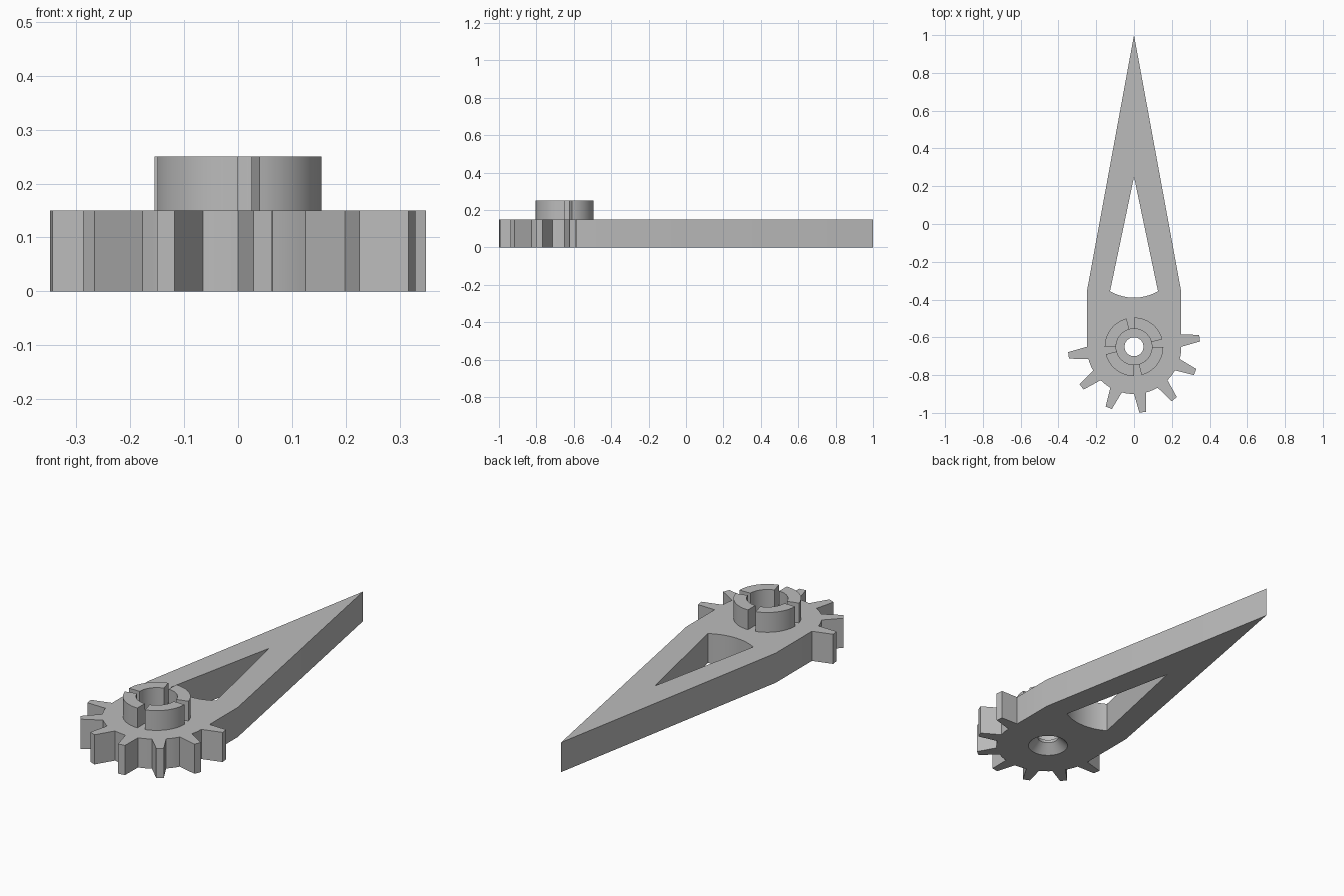
import bpy, bmesh
from math import sin, cos, radians, atan2, degrees

cube = bpy.data.objects.get("Cube")
if cube:
    bpy.data.objects.remove(cube, do_unlink=True)

HUB_Y, HUB_R, TOOTH_R = -0.65, 0.25, 0.35
THICK, TOP = 0.15, 0.25
BORE_R, COLLAR_R, HOLE_R = 0.095, 0.155, 0.05

grey = bpy.data.materials.new("plain grey")
grey.use_nodes = True
grey.diffuse_color = (0.5, 0.5, 0.5, 1)
grey.node_tree.nodes["Principled BSDF"].inputs["Base Color"].default_value = (0.5, 0.5, 0.5, 1)


def polar(r, deg, cy=HUB_Y):
    return (r * cos(radians(deg)), cy + r * sin(radians(deg)))


def arc(r, a, b, steps, cy=HUB_Y):
    return [polar(r, a + (b - a) * i / steps, cy) for i in range(steps + 1)]


def make_object(name, bm):
    bmesh.ops.recalc_face_normals(bm, faces=bm.faces[:])
    mesh = bpy.data.meshes.new(name)
    bm.to_mesh(mesh)
    bm.free()
    mesh.materials.append(grey)
    obj = bpy.data.objects.new(name, mesh)
    bpy.context.collection.objects.link(obj)
    return obj


def prisms(name, outlines, z0, z1):
    """Extrude each closed outline from z0 up to z1."""
    bm = bmesh.new()
    for pts in outlines:
        face = bm.faces.new([bm.verts.new((x, y, z0)) for x, y in pts])
        new = bmesh.ops.extrude_face_region(bm, geom=[face])["geom"]
        for v in new:
            if isinstance(v, bmesh.types.BMVert):
                v.co.z = z1
    return make_object(name, bm)


def select_only(obj):
    bpy.ops.object.select_all(action="DESELECT")
    obj.select_set(True)
    bpy.context.view_layer.objects.active = obj


def cut(obj, cutter):
    mod = obj.modifiers.new("cut", "BOOLEAN")
    mod.operation, mod.solver, mod.object = "DIFFERENCE", "EXACT", cutter
    select_only(obj)
    bpy.ops.object.modifier_apply(modifier=mod.name)
    bpy.data.objects.remove(cutter, do_unlink=True)


# Pointer plate: tapered arm, round hub and seven gear teeth
outline = [(0, 1), (-HUB_R, -0.36)]
tip_half = degrees(atan2(0.0175, TOOTH_R))
for i in range(7):
    a = 187.5 + 30 * i
    outline += [polar(HUB_R, a - 7.5), polar(TOOTH_R, a - tip_half),
                polar(TOOTH_R, a + tip_half)]
    if i < 6:
        outline += arc(HUB_R, a + 7.5, a + 22.5, 4)[:-1]
outline += [(HUB_R, -0.585), (HUB_R, -0.36)]
plate = prisms("pointer_plate", [outline], 0, THICK)

# Tapered window with a rounded lower edge
sweep = 30.5
window = [(0, 0.25)] + arc(HUB_R, 270 - sweep, 270 + sweep, 16, -0.14)
cut(plate, prisms("window_cutter", [window], -0.1, 0.3))

# Stepped bore: wide pocket above, small hole, countersink below
cut(plate, prisms("pocket_cutter", [arc(BORE_R, 0, 360, 64)[:-1]], 0.06, 0.3))
cut(plate, prisms("hole_cutter", [arc(HOLE_R, 0, 360, 64)[:-1]], -0.1, 0.3))
bm = bmesh.new()
depth, extra = 0.045, 0.02
bmesh.ops.create_cone(bm, cap_ends=True, segments=64, radius1=BORE_R + extra,
                      radius2=HOLE_R, depth=depth + extra)
bmesh.ops.translate(bm, verts=bm.verts, vec=(0, HUB_Y, (depth - extra) / 2))
cut(plate, make_object("countersink_cutter", bm))

# Collar: four curved segments separated by radial slots
segments = [arc(COLLAR_R, a, a + 75, 16) + arc(BORE_R, a + 75, a, 16)
            for a in range(15, 375, 90)]
collar = prisms("slotted_collar", segments, THICK, TOP)

for obj in (plate, collar):
    select_only(obj)
    bpy.ops.object.shade_smooth_by_angle(angle=radians(20))
